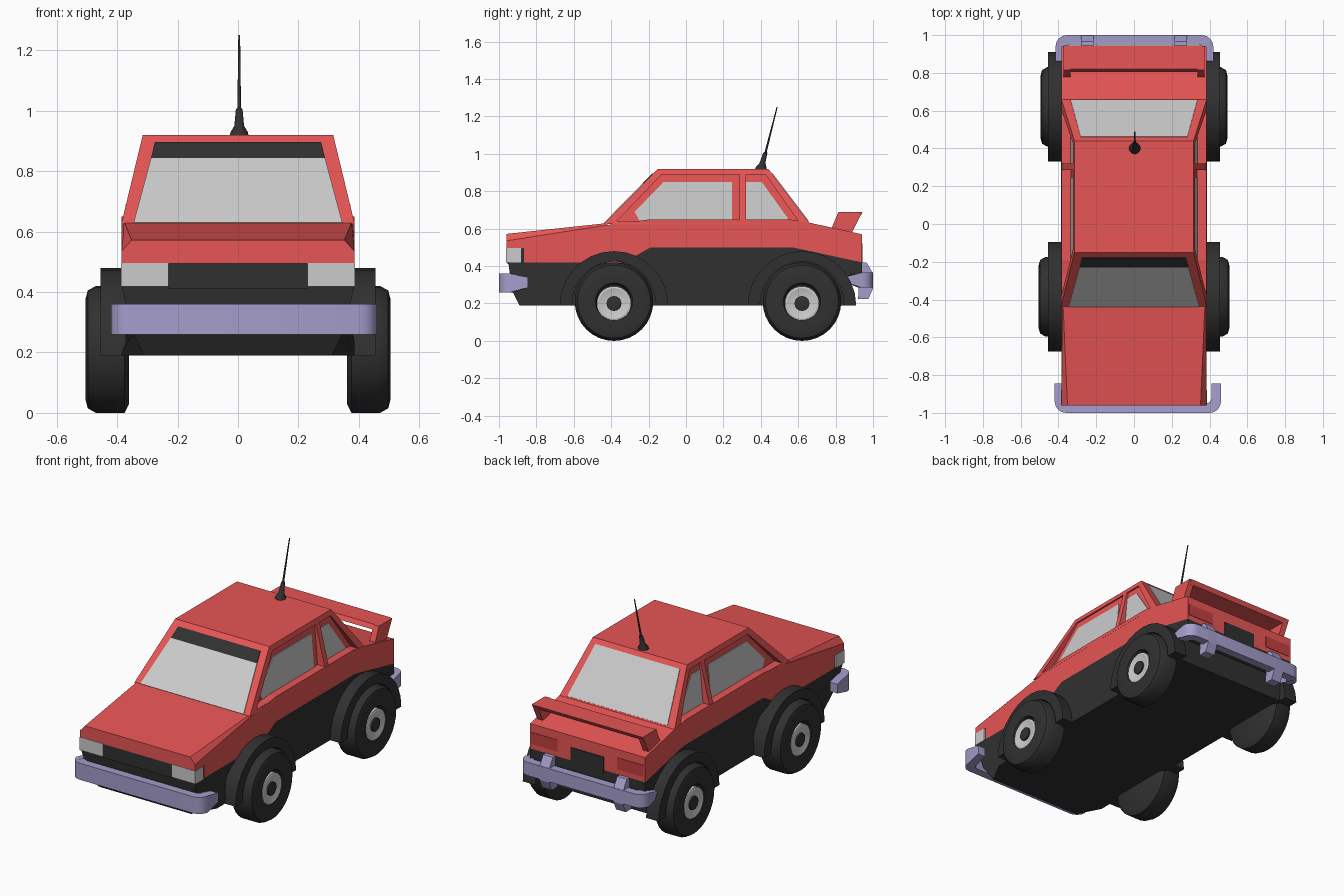
import bpy, bmesh
from math import sin, cos, pi, radians
from mathutils import Vector

if "Cube" in bpy.data.objects:
    bpy.data.objects.remove(bpy.data.objects["Cube"])

COLORS = {"red": (0.80, 0.09, 0.09, 1), "black": (0.03, 0.03, 0.03, 1),
          "lilac": (0.38, 0.34, 0.60, 1), "tail_red": (0.55, 0.05, 0.05, 1)}
MATS = {}
for key, rgba in COLORS.items():
    MATS[key] = bpy.data.materials.new(key)
    MATS[key].diffuse_color = rgba


def finish(name, bm, color=None, smooth=False):
    bmesh.ops.recalc_face_normals(bm, faces=bm.faces[:])
    if smooth:
        for f in bm.faces:
            f.smooth = True
        for e in bm.edges:
            e.smooth = e.is_manifold and e.calc_face_angle(0) < radians(30)
    me = bpy.data.meshes.new(name)
    bm.to_mesh(me)
    bm.free()
    ob = bpy.data.objects.new(name, me)
    bpy.context.collection.objects.link(ob)
    if color:
        me.materials.append(MATS[color])
    return ob


def mesh(name, verts, faces, color=None, smooth=False):
    bm = bmesh.new()
    vs = [bm.verts.new(v) for v in verts]
    for f in faces:
        bm.faces.new([vs[i] for i in f])
    return finish(name, bm, color, smooth)


def loft(name, rings, color=None, smooth=False):
    """Join equal-length closed rings and cap both ends."""
    n = len(rings[0])
    faces = [(k*n + i, k*n + (i+1) % n, (k+1)*n + (i+1) % n, (k+1)*n + i)
             for k in range(len(rings)-1) for i in range(n)]
    faces += [tuple(range(n)), tuple(range((len(rings)-1)*n, len(rings)*n))]
    return mesh(name, [p for r in rings for p in r], faces, color, smooth)


def prism(name, yz, x0, x1, color=None, smooth=False):
    return loft(name, [[(x, y, z) for y, z in yz] for x in (x0, x1)], color, smooth)


def slab(name, pts, off, color=None):
    return loft(name, [pts, [tuple(Vector(p) + Vector(off)) for p in pts]], color)


def box(name, x0, x1, y0, y1, z0, z1, color=None):
    return prism(name, [(y0, z0), (y1, z0), (y1, z1), (y0, z1)], x0, x1, color)


W = 0.385
# Dark lower body, with the front corners tapering in at the bottom
low = [(-0.89, 0.19), (-0.93, 0.27), (-0.95, 0.42), (-0.33, 0.42), (-0.19, 0.50),
       (0.57, 0.50), (0.94, 0.42), (0.94, 0.36), (0.87, 0.33), (0.86, 0.19), (-0.75, 0.19)]
loft("lower_body", [[(s*(0.31 if i == 0 else 0.35 if i == 1 else W), y, z)
                     for i, (y, z) in enumerate(low)] for s in (-1, 1)], "black")

# Red upper body and chamfered hood
prism("upper_body", [(-0.96, 0.495), (-0.87, 0.495), (-0.87, 0.42), (-0.33, 0.42), (-0.19, 0.50),
                     (0.57, 0.50), (0.94, 0.42), (0.94, 0.57), (0.66, 0.632), (0.55, 0.65),
                     (-0.19, 0.65), (-0.42, 0.62), (-0.96, 0.535)], -W, W, "red")
loft("hood", [[(-W, y, za), (W, y, za), (w, y, zb), (-w, y, zb)]
              for y, za, zb, w in ((-0.96, 0.535, 0.572, 0.352), (-0.42, 0.61, 0.63, 0.376))], "red")

# Grille, headlights, tail lights and rear plate
box("grille", -0.23, 0.23, -0.955, -0.86, 0.41, 0.497, "black")
for s, side in ((-1, "left"), (1, "right")):
    a, b = sorted((s*0.23, s*0.387))
    box("headlight_" + side, a, b, -0.962, -0.88, 0.418, 0.496)
    a, b = sorted((s*0.20, s*0.375))
    box("tail_light_" + side, a, b, 0.92, 0.943, 0.45, 0.52, "tail_red")
box("rear_plate", -0.11, 0.11, 0.92, 0.944, 0.40, 0.50, "black")


# Cabin with recessed side panels
def slant(z):
    return W - (z - 0.63)*0.07/0.29


def recess(z):
    return 0.335 - (z - 0.63)*0.025/0.29


P = [(-0.44, 0.625), (-0.15, 0.92), (0.44, 0.92), (0.66, 0.63)]
Q = [(-0.37, 0.64), (-0.13, 0.89), (0.425, 0.89), (0.60, 0.64)]
verts, faces = [], []
for s in (-1, 1):
    o = len(verts)
    for ring, fx in ((P, slant), (Q, slant), (Q, recess)):
        verts += [(s*fx(z), y, z) for y, z in ring]
    for k in (0, 4):
        faces += [(o+k+i, o+k+(i+1) % 4, o+k+4+(i+1) % 4, o+k+4+i) for i in range(4)]
    faces.append((o+8, o+9, o+10, o+11))
faces += [(i, (i+1) % 4, 12+(i+1) % 4, 12+i) for i in range(4)]
mesh("cabin", verts, faces, "red")


# Windscreens, laid just proud of the cabin ends
def screen(name, base, top, t0, t1, w0, w1, color=None):
    (ya, za), (yb, zb) = base, top
    pts = [(x, ya + (yb-ya)*t, za + (zb-za)*t)
           for x, t in ((-w0, t0), (w0, t0), (w1, t1), (-w1, t1))]
    n = Vector((0, za-zb, yb-ya)).normalized()
    slab(name, pts, n*(0.004 if n.z > 0 else -0.004), color)


screen("windshield", P[0], P[1], 0.01, 0.73, 0.345, 0.288)
screen("sun_strip", P[0], P[1], 0.73, 0.91, 0.288, 0.275, "black")
screen("rear_window", P[3], P[2], 0.03, 0.91, 0.335, 0.282)

# Side windows and door pillars
panes = {"front": [(-0.25, 0.645), (-0.275, 0.69), (-0.12, 0.85), (0.245, 0.85), (0.245, 0.645)],
         "rear": [(0.32, 0.645), (0.32, 0.85), (0.405, 0.85), (0.545, 0.655), (0.54, 0.645)]}
for s, side in ((-1, "left"), (1, "right")):
    for key, yz in panes.items():
        slab(f"{key}_window_{side}", [(s*recess(z), y, z) for y, z in yz], (s*0.004, 0, 0))
    loft("pillar_" + side, [[(s*recess(z), y, z), (s*slant(z), y, z),
                             (s*slant(zt), y, zt), (s*recess(zt), y, zt)]
                            for y in (0.285, 0.32) for z, zt in [(0.63, 0.90)]], "red")


# Bumpers: U-shaped bars with rounded corners and tapered ends
def bumper(name, x0, x1, s, end, z0, z1):
    def path(t):
        a, b, yo, r = x0 + t, x1 - t, 1.0 - t, 0.06 - t*0.6
        pts = [(a, end)]
        pts += [(a + r - r*cos(i*pi/8), yo - r + r*sin(i*pi/8)) for i in range(5)]
        pts += [(b - r + r*sin(i*pi/8), yo - r + r*cos(i*pi/8)) for i in range(5)]
        return pts + [(b, end)]
    outline = path(0) + path(0.05)[::-1]
    loft(name, [[(x, s*y, z + (d if y == end else 0)) for x, y in outline]
                for z, d in ((z0, 0.025), (z1, -0.02))], "lilac", True)


bumper("front_bumper", -0.42, 0.46, -1, 0.845, 0.26, 0.36)
bumper("rear_bumper", -0.415, 0.42, 1, 0.86, 0.285, 0.365)
for s, side in ((-1, "left"), (1, "right")):
    a, b = sorted((s*0.215, s*0.28))
    prism("bumper_guard_" + side, [(0.93, 0.42), (0.965, 0.42), (1.0, 0.36), (1.0, 0.28),
                                   (0.975, 0.225), (0.92, 0.225)], a, b, "lilac")

# Rear spoiler
prism("spoiler_blade", [(0.805, 0.665), (0.82, 0.69), (0.945, 0.69), (0.93, 0.665)],
      -0.37, 0.36, "red")
for s, side in ((-1, "left"), (1, "right")):
    a, b = sorted((s*0.335, s*0.372))
    prism("spoiler_fin_" + side, [(0.775, 0.595), (0.815, 0.69), (0.942, 0.69), (0.885, 0.575)],
          a, b, "red")


# Wheels and arches
def lathe(name, prof, s, y, z, color=None, n=32):
    loft(name, [[(s*x, y + r*cos(2*pi*i/n), z + r*sin(2*pi*i/n)) for i in range(n)]
                for x, r in prof], color, True)


for axle, y, out in (("front", -0.385, 0.505), ("rear", 0.62, 0.495)):
    for s, side in ((-1, "left"), (1, "right")):
        tag = f"{axle}_{side}"
        lathe("tyre_" + tag, [(0.36, 0.18), (0.375, 0.21), (out-0.035, 0.21), (out-0.008, 0.195),
                              (out, 0.165), (out-0.005, 0.10), (out-0.03, 0.09)], s, y, 0.21, "black")
        lathe("rim_" + tag, [(out-0.04, 0.092), (out-0.008, 0.092), (out-0.005, 0.082),
                             (out-0.015, 0.045)], s, y, 0.2, None)
        lathe("hub_" + tag, [(out-0.04, 0.04), (out-0.006, 0.04), (out-0.002, 0.025)],
              s, y, 0.2, "black", 16)
        arc = [(cos(pi*i/14), sin(pi*i/14)) for i in range(15)]
        ring = [(y + 0.29*c, 0.19 + 0.29*d) for c, d in arc]
        ring += [(y + 0.225*c, 0.19 + 0.235*d) for c, d in arc[::-1]]
        prism("arch_" + tag, ring, s*0.37, s*0.455, "black", True)

# Leaning roof antenna
prof = [(0.40, 0.915, 0.032), (0.402, 0.93, 0.028), (0.408, 0.95, 0.016), (0.424, 1.005, 0.011),
        (0.426, 1.01, 0.006), (0.487, 1.25, 0.003)]
loft("antenna", [[(0.004 + r*cos(i*pi/6), y + r*sin(i*pi/6), z) for i in range(12)]
                 for y, z, r in prof], "black", True)

for m in bpy.data.materials:
    if m.users and not m.is_grease_pencil:
        m.use_nodes = True
        m.node_tree.nodes["Principled BSDF"].inputs["Base Color"].default_value = m.diffuse_color
